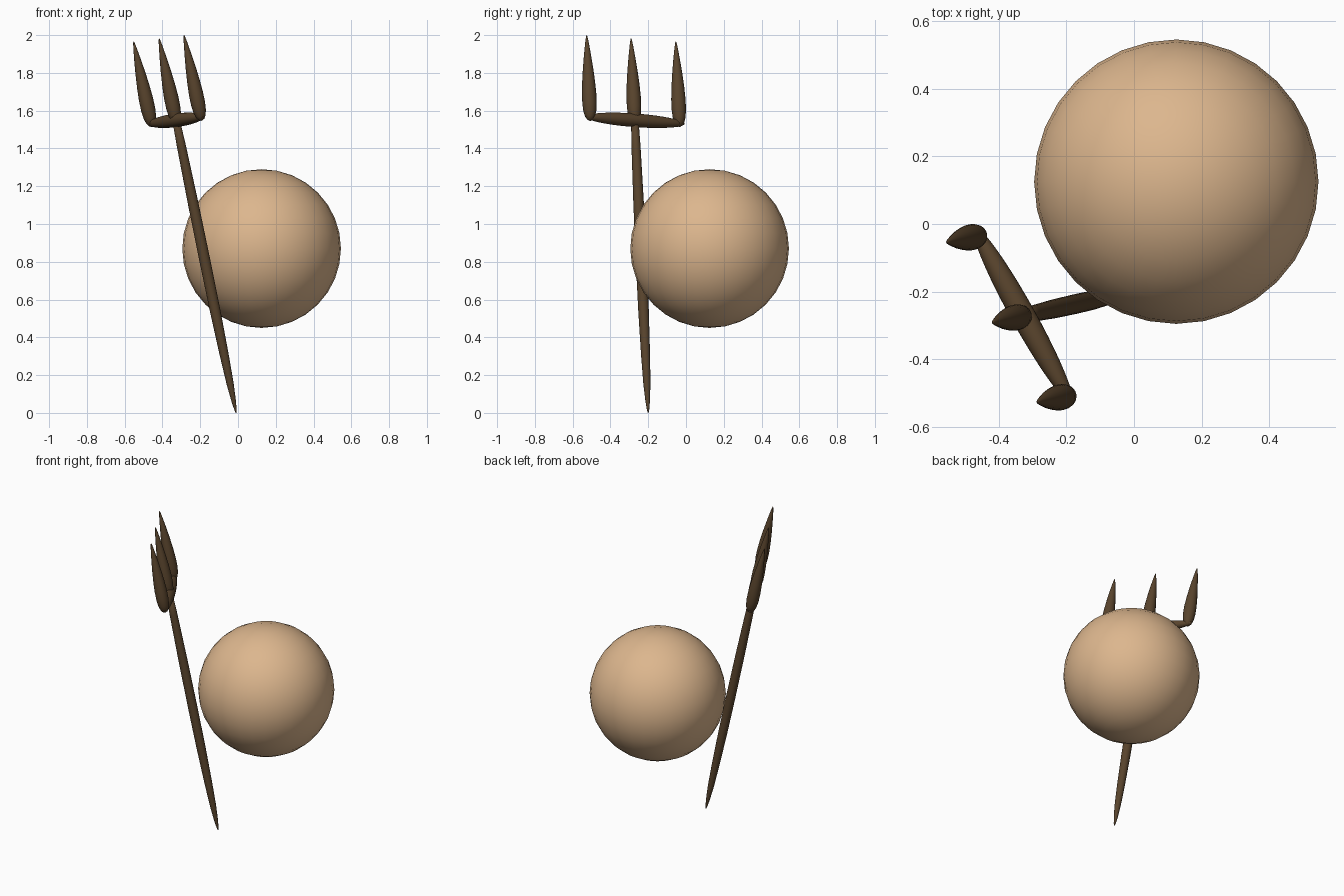
import bpy, bmesh, math
from mathutils import Vector

if "Cube" in bpy.data.objects:
    bpy.data.objects.remove(bpy.data.objects["Cube"])


def material(name, color):
    m = bpy.data.materials.new(name)
    m.diffuse_color = color
    m.use_nodes = True
    m.node_tree.nodes["Principled BSDF"].inputs["Base Color"].default_value = m.diffuse_color
    return m


wood = material("dark_wood", (0.10, 0.058, 0.026, 1))
tan = material("tan", (0.72, 0.47, 0.27, 1))


def spindle(name, start, end, profile, sides=24):
    """Turned part: profile holds (fraction along axis, radius), pointed at both ends."""
    start, end = Vector(start), Vector(end)
    axis = end - start
    rot = axis.to_track_quat('Z', 'Y')
    bm = bmesh.new()
    rings = []
    for t, r in profile:
        rings.append([bm.verts.new(start + axis * t + rot @ Vector(
            (r * math.cos(a), r * math.sin(a), 0)))
            for a in (2 * math.pi * i / sides for i in range(sides))])
    for low, high in zip(rings, rings[1:]):
        for i in range(sides):
            j = (i + 1) % sides
            bm.faces.new((low[i], low[j], high[j], high[i]))
    bm.faces.new(rings[0][::-1])
    bm.faces.new(rings[-1])
    mesh = bpy.data.meshes.new(name)
    bm.to_mesh(mesh)
    bm.free()
    ob = bpy.data.objects.new(name, mesh)
    bpy.context.collection.objects.link(ob)
    mesh.materials.append(wood)
    mesh.shade_smooth()
    return ob


# Ball
bpy.ops.mesh.primitive_uv_sphere_add(segments=32, ring_count=16, radius=0.42,
                                     location=(0.125, 0.125, 0.87))
ball = bpy.context.object
ball.name = "ball"
ball.data.materials.append(tan)
bpy.ops.object.shade_smooth()

# Leaning shaft, tapering to a point at the foot
spindle("shaft", (-0.01, -0.20, 0.0), (-0.332, -0.272, 1.57),
        [(0, 0.002), (0.01, 0.006), (0.04, 0.012), (0.1, 0.019), (0.2, 0.024),
         (0.35, 0.028), (0.5, 0.029), (0.7, 0.028), (0.9, 0.024), (1, 0.019)])

# Crossbar, an elongated ellipsoid
steps = 20
bar = []
for i in range(steps + 1):
    a = math.pi * i / steps
    bar.append(((1 - math.cos(a)) / 2, max(0.001, 0.036 * math.sin(a))))
spindle("crossbar", (-0.473, -0.008, 1.53), (-0.183, -0.53, 1.568), bar)

# Three prongs, round at the base and sharp at the tip
prong = [(0, 0.004), (0.015, 0.016), (0.05, 0.026), (0.11, 0.034), (0.2, 0.038),
         (0.32, 0.038), (0.46, 0.034), (0.62, 0.027), (0.78, 0.018),
         (0.92, 0.009), (0.98, 0.004), (1, 0.001)]
for side, base, tip in (
        ("left", (-0.456, -0.034, 1.515), (-0.553, -0.054, 1.967)),
        ("middle", (-0.325, -0.271, 1.53), (-0.418, -0.291, 1.983)),
        ("right", (-0.193, -0.507, 1.547), (-0.286, -0.526, 2.0))):
    spindle(side + "_prong", base, tip, prong)
